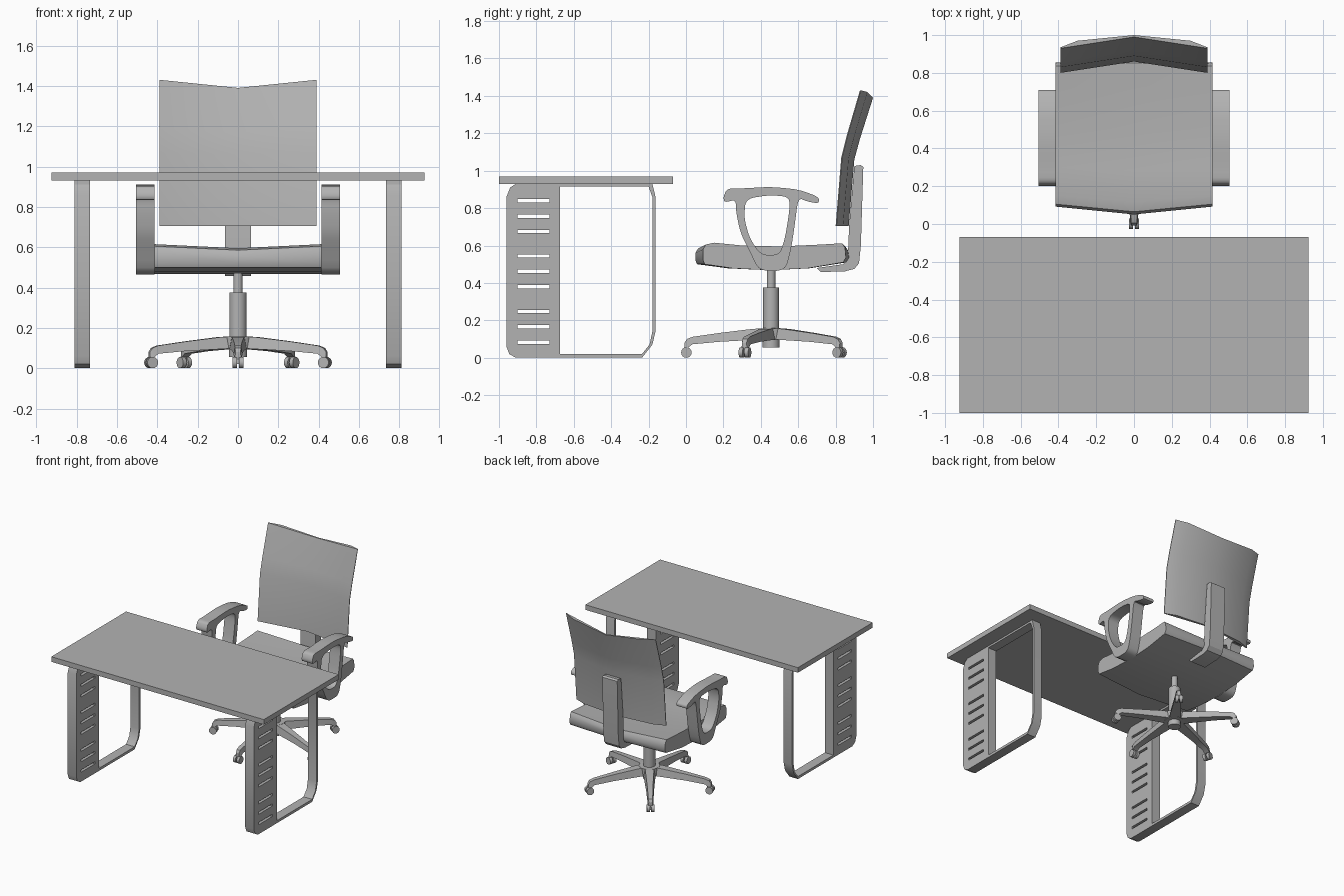
import bpy, bmesh, math
from mathutils import Matrix, Vector

cube = bpy.data.objects.get("Cube")
if cube:
    bpy.data.objects.remove(cube, do_unlink=True)

grey = bpy.data.materials.new("plain_grey")
grey.use_nodes = True
COLOUR = (0.45, 0.45, 0.45, 1)
grey.diffuse_color = COLOUR
grey.node_tree.nodes["Principled BSDF"].inputs["Base Color"].default_value = COLOUR


def finish(name, mesh, angle=32):
    """Link a mesh as a named object with the material and smoothing."""
    mesh.name = name
    mesh.materials.clear()
    mesh.materials.append(grey)
    obj = bpy.data.objects.new(name, mesh)
    bpy.context.collection.objects.link(obj)
    bpy.ops.object.select_all(action='DESELECT')
    bpy.context.view_layer.objects.active = obj
    obj.select_set(True)
    bpy.ops.object.shade_smooth_by_angle(angle=math.radians(angle))
    return obj


def rounded(points, times=2, cut=0.2):
    """Cut the corners of a closed outline."""
    for _ in range(times):
        out = []
        for i, p in enumerate(points):
            a, b = Vector(p), Vector(points[(i + 1) % len(points)])
            out += [a.lerp(b, cut), a.lerp(b, 1 - cut)]
        points = out
    return points


def side_plate(name, loops, x0, x1):
    """Side-on (y, z) outline with holes, extruded from x0 to x1."""
    curve = bpy.data.curves.new(name, 'CURVE')
    curve.dimensions = '2D'
    curve.fill_mode = 'BOTH'
    curve.extrude = abs(x1 - x0) / 2
    for loop in loops:
        spline = curve.splines.new('POLY')
        spline.points.add(len(loop) - 1)
        for pt, (y, z) in zip(spline.points, loop):
            pt.co = (y, z, 0, 1)
        spline.use_cyclic_u = True
    temp = bpy.data.objects.new(name + "_curve", curve)
    bpy.context.collection.objects.link(temp)
    bpy.context.view_layer.update()
    deps = bpy.context.evaluated_depsgraph_get()
    mesh = bpy.data.meshes.new_from_object(temp.evaluated_get(deps))
    bpy.data.objects.remove(temp, do_unlink=True)
    bm = bmesh.new()
    bm.from_mesh(mesh)
    for v in bm.verts:
        v.co = ((x0 + x1) / 2 + v.co.z, v.co.x, v.co.y)
    bmesh.ops.remove_doubles(bm, verts=bm.verts, dist=1e-5)
    bmesh.ops.recalc_face_normals(bm, faces=bm.faces)
    bm.to_mesh(mesh)
    bm.free()
    return finish(name, mesh)


def loft(name, rings, angle=32, matrix=None):
    """Skin closed rings of equal length and cap both ends."""
    bm = bmesh.new()
    rows = [[bm.verts.new(p) for p in ring] for ring in rings]
    n = len(rows[0])
    for a, b in zip(rows, rows[1:]):
        for i in range(n):
            j = (i + 1) % n
            bm.faces.new((a[i], a[j], b[j], b[i]))
    bm.faces.new(rows[0])
    bm.faces.new(rows[-1])
    bmesh.ops.recalc_face_normals(bm, faces=bm.faces)
    if matrix:
        bm.transform(matrix)
    mesh = bpy.data.meshes.new(name)
    bm.to_mesh(mesh)
    bm.free()
    return finish(name, mesh, angle)


def cylinder(name, radius, depth, matrix, sides=24):
    bm = bmesh.new()
    bmesh.ops.create_cone(bm, cap_ends=True, segments=sides, radius1=radius,
                          radius2=radius, depth=depth, matrix=matrix)
    mesh = bpy.data.meshes.new(name)
    bm.to_mesh(mesh)
    bm.free()
    return finish(name, mesh)


def rect(y0, y1, z0, z1):
    return [(y0, z0), (y1, z0), (y1, z1), (y0, z1)]


# Desk top
side_plate("desk_top", [rect(-1, -0.07, 0.93, 0.97)], -0.925, 0.925)

# Desk legs: slotted panel and hoop in one outline
frame = [(-0.91, 0), (-0.235, 0), (-0.18, 0.07), (-0.163, 0.14), (-0.163, 0.86),
         (-0.18, 0.93), (-0.91, 0.93), (-0.94, 0.91), (-0.96, 0.86), (-0.96, 0.06),
         (-0.945, 0.02)]
opening = [(-0.675, 0.02), (-0.235, 0.02), (-0.195, 0.07), (-0.18, 0.14),
           (-0.18, 0.86), (-0.2, 0.915), (-0.675, 0.915)]
slots = [rect(-0.9, -0.73, z - 0.009, z + 0.009)
         for group in (0.165, 0.462, 0.757) for z in (group - 0.082, group, group + 0.082)]
for side, s in (("left", 1), ("right", -1)):
    side_plate("desk_leg_" + side, [frame, opening] + slots, s * 0.735, s * 0.81)

# Seat cushion: dished and pointed towards the middle
cushion = [(0.1, 0.5), (0.25, 0.478), (0.45, 0.468), (0.65, 0.478), (0.84, 0.51),
           (0.855, 0.535), (0.85, 0.59), (0.835, 0.612), (0.72, 0.605), (0.5, 0.595),
           (0.3, 0.6), (0.15, 0.615), (0.105, 0.605), (0.092, 0.58), (0.092, 0.52)]
rings = []
for x in (-0.415, 0, 0.415):
    mid = x == 0
    rings.append([(x, y + mid * (y - 0.47) * (0.11 if y < 0.47 else 0.05),
                   z - mid * 0.02 * (z > 0.55)) for y, z in cushion])
loft("seat_cushion", rings, 40)

# Backrest: thin folded shell that leans back above its middle
rings = []
for y, z, drop in ((0.8, 0.705, 0), (0.83, 1.07, 0.01), (0.86, 1.19, 0.02), (0.93, 1.43, 0.04)):
    section = [(-0.39, 0), (0, 0.06), (0.39, 0), (0.39, 0.005), (0.3, 0.04),
               (0, 0.07), (-0.3, 0.04), (-0.39, 0.005)]
    rings.append([(x, y + d, z - drop * (1 - abs(x) / 0.39)) for x, d in section])
loft("backrest", rings, 35)

# Bracket joining seat and backrest
bracket = [(0.7, 0.48), (0.72, 0.458), (0.85, 0.462), (0.9, 0.475), (0.925, 0.505),
           (0.935, 0.6), (0.948, 1.02), (0.935, 1.03), (0.9, 1.025), (0.872, 0.7),
           (0.865, 0.53), (0.84, 0.5)]
side_plate("back_bracket", [bracket], -0.065, 0.065)

# Armrests
arm = [(0.2, 0.86), (0.205, 0.83), (0.265, 0.845), (0.268, 0.78), (0.29, 0.67),
       (0.34, 0.57), (0.39, 0.465), (0.53, 0.465), (0.56, 0.57), (0.58, 0.7),
       (0.6, 0.855), (0.65, 0.835), (0.71, 0.825), (0.71, 0.86), (0.6, 0.9),
       (0.45, 0.914), (0.3, 0.905), (0.22, 0.905)]
arm_hole = [(0.32, 0.85), (0.31, 0.75), (0.34, 0.64), (0.4, 0.55), (0.5, 0.55),
            (0.53, 0.64), (0.555, 0.8), (0.55, 0.86), (0.45, 0.87)]
for side, s in (("left", 1), ("right", -1)):
    side_plate("armrest_" + side, [rounded(arm), rounded(arm_hole)], s * 0.413, s * 0.505)

# Gas lift and hub
CENTRE = Vector((0, 0.455, 0))
for name, r, z0, z1 in (("lift_rod", 0.023, 0.37, 0.48), ("lift_sleeve", 0.043, 0.15, 0.375),
                        ("base_hub", 0.075, 0.095, 0.157), ("hub_cap", 0.045, 0.055, 0.1)):
    cylinder(name, r, z1 - z0, Matrix.Translation(CENTRE + Vector((0, 0, (z0 + z1) / 2))))

# Five base legs with castors: radius, top, bottom, half width
stations = [(0, 0.16, 0.1, 0.045), (0.1, 0.154, 0.095, 0.04), (0.28, 0.132, 0.085, 0.028),
            (0.42, 0.112, 0.072, 0.022), (0.45, 0.1, 0.05, 0.02), (0.463, 0.08, 0.045, 0.016)]
for i in range(5):
    turn = Matrix.Translation(CENTRE) @ Matrix.Rotation(math.radians(-90 + 72 * i), 4, 'Z')
    rings = [[(r, -w, b), (r, w, b), (r, w * 0.75, t), (r, -w * 0.75, t)]
             for r, t, b, w in stations]
    loft(f"base_leg_{i + 1}", rings, 32, turn)
    for j, y in enumerate((-0.016, 0.016)):
        spin = Matrix.Translation((0.453, y, 0.028)) @ Matrix.Rotation(math.pi / 2, 4, 'X')
        cylinder(f"castor_{i + 1}_{j + 1}", 0.028, 0.022, turn @ spin, 16)
    pin = Matrix.Translation((0.453, 0, 0.045))
    cylinder(f"castor_stem_{i + 1}", 0.011, 0.05, turn @ pin, 12)
